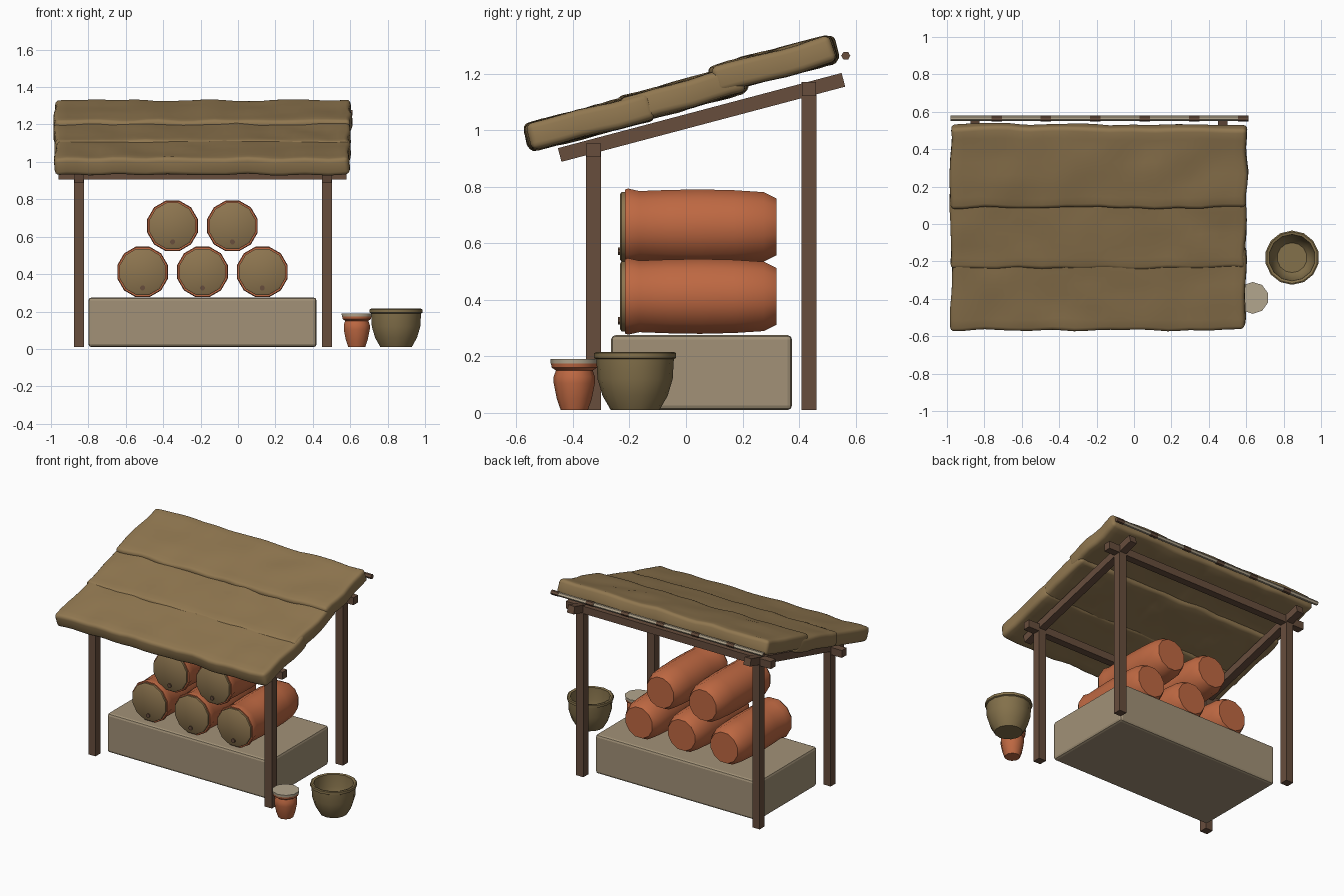
import bpy, bmesh, math
from mathutils import Vector, noise

old = bpy.data.objects.get("Cube")
if old:
    bpy.data.objects.remove(old)


def material(name, rgb):
    m = bpy.data.materials.new(name)
    m.use_nodes = True
    m.diffuse_color = (*rgb, 1)
    m.node_tree.nodes["Principled BSDF"].inputs["Base Color"].default_value = (*rgb, 1)
    return m


thatch = material("thatch tan", (0.28, 0.185, 0.08))
lid_tan = material("lid tan", (0.27, 0.18, 0.08))
wood = material("dark wood", (0.135, 0.075, 0.046))
clay = material("orange clay", (0.52, 0.14, 0.055))
stone = material("grey stone", (0.36, 0.285, 0.185))
olive = material("olive glaze", (0.23, 0.165, 0.07))
pale = material("pale ash", (0.45, 0.38, 0.27))


def add(name, bm, mats, loc=(0, 0, 0), rot=(0, 0, 0), smooth=None):
    bmesh.ops.recalc_face_normals(bm, faces=bm.faces)
    me = bpy.data.meshes.new(name)
    bm.to_mesh(me)
    bm.free()
    ob = bpy.data.objects.new(name, me)
    bpy.context.collection.objects.link(ob)
    ob.location, ob.rotation_euler = loc, rot
    for m in mats:
        me.materials.append(m)
    if smooth:
        bpy.ops.object.select_all(action='DESELECT')
        ob.select_set(True)
        bpy.context.view_layer.objects.active = ob
        bpy.ops.object.shade_smooth_by_angle(angle=math.radians(smooth))
    return ob


def bevel(ob, width, segments):
    mod = ob.modifiers.new("rounded edges", 'BEVEL')
    mod.width, mod.segments = width, segments
    mod.limit_method, mod.angle_limit = 'ANGLE', math.radians(50)


def box(name, size, loc, mat, rot=(0, 0, 0)):
    bm = bmesh.new()
    bmesh.ops.create_cube(bm, size=1)
    bmesh.ops.scale(bm, vec=size, verts=bm.verts)
    return add(name, bm, [mat], loc, rot)


def lathe(name, profile, sides, loc, mats, rot=(0, 0, 0), smooth=40, rule=None):
    """Turn (radius, height) points about z and close both ends."""
    bm = bmesh.new()
    rings = []
    for r, h in profile:
        rings.append([bm.verts.new((r * math.cos(a), r * math.sin(a), h))
                      for a in (math.tau * (i + 0.5) / sides for i in range(sides))])
    for a, b in zip(rings, rings[1:]):
        for i in range(sides):
            j = (i + 1) % sides
            bm.faces.new((a[i], a[j], b[j], b[i]))
    bm.faces.new(rings[0])
    bm.faces.new(rings[-1])
    if rule:
        for f in bm.faces:
            f.material_index = rule(f.calc_center_median())
    return add(name, bm, mats, loc, rot, smooth)


# Timber frame: four posts, two cross beams, two sloping rafters
post_x = (-0.85, 0.475)
for label, y, top in (("front", -0.327, 0.955), ("back", 0.435, 1.17)):
    for side, x in zip(("right", "left"), post_x):
        box(f"{label}_{side}_post", (0.054, 0.054, top - 0.01), (x, y, (top + 0.01) / 2), wood)
    box(f"{label}_cross_beam", (1.54, 0.05, 0.05), (-0.19, y, top - 0.025), wood)
slope = math.atan2(0.266, 1.004)
for side, x in zip(("right", "left"), post_x):
    box(f"{side}_rafter", (0.05, 1.038, 0.05), (x, 0.055, 1.045), wood, (slope, 0, 0))


# Thatch: three overlapping wavy slabs
def thatch_layer(name, y, z, seed):
    bm = bmesh.new()
    bmesh.ops.create_grid(bm, x_segments=26, y_segments=7, size=0.5)
    for v in bm.verts:
        v.co.x *= 1.58
        v.co.y *= 0.45
        n = noise.noise_vector(v.co * 6 + Vector((0, 0, seed)))
        v.co += Vector((n.x * 0.018, n.y * 0.014, n.z * 0.012))
    ob = add(name, bm, [thatch], (-0.19, y, z), (slope, 0, 0), 50)
    solid = ob.modifiers.new("thickness", 'SOLIDIFY')
    solid.thickness, solid.offset = 0.096, 0
    bevel(ob, 0.022, 3)


for name, y, z, seed in (("lower", -0.34, 1.03, 1.3),
                         ("middle", -0.012, 1.124, 5.7),
                         ("upper", 0.31, 1.232, 9.1)):
    thatch_layer(name + "_thatch", y, z, seed)

# Ridge pole with dark bindings
quarter = math.pi / 2
lathe("ridge_pole", [(0.014, -0.79), (0.014, 0.79)], 6, (-0.19, 0.565, 1.263),
      [pale, wood], (0, quarter, 0), 20, lambda c: int(abs(c.z) > 0.7))
for i in range(6):
    lathe("pole_binding", [(0.016, -0.028), (0.016, 0.028)], 6,
          (-0.735 + i * 0.264, 0.565, 1.263), [wood], (0, quarter, 0), 20)

# Stone plinth
plinth = box("stone_plinth", (1.22, 0.64, 0.265), (-0.19, 0.055, 0.1425), stone)
bevel(plinth, 0.016, 2)

# Stacked jars lying on their sides, each with a lid and a bung
jar = [(0.136, -0.216), (0.14, -0.205), (0.131, -0.165), (0.135, -0.06), (0.137, 0.05),
       (0.134, 0.17), (0.127, 0.275), (0.104, 0.32)]
lid = [(0.12, -0.233), (0.128, -0.228), (0.128, -0.214)]
bung = [(0.014, -0.24), (0.014, -0.22)]
spots = [(-0.51, 0.412), (-0.19, 0.412), (0.13, 0.412), (-0.35, 0.658), (-0.03, 0.658)]
for x, z in spots:
    turn = (-quarter, 0, 0)
    lathe("jar_body", jar, 12, (x, 0, z), [clay], turn)
    lathe("jar_lid", lid, 12, (x, 0, z), [lid_tan], turn)
    lathe("jar_bung", bung, 8, (x, 0, z - 0.086), [wood], turn)

# Small clay pot with a pale cover
lathe("small_pot", [(0.048, 0.01), (0.062, 0.05), (0.073, 0.105), (0.073, 0.128),
                    (0.065, 0.15), (0.08, 0.16), (0.083, 0.178)],
      10, (0.635, -0.395, 0), [clay])
lathe("small_pot_cover", [(0.084, 0.174), (0.085, 0.19)], 10, (0.635, -0.395, 0), [pale])

# Large open pot with a rolled rim
lathe("large_pot", [(0.086, 0.01), (0.115, 0.06), (0.133, 0.12), (0.137, 0.19),
                    (0.145, 0.194), (0.145, 0.211), (0.138, 0.215), (0.124, 0.211),
                    (0.12, 0.13), (0.1, 0.06), (0.08, 0.035)],
      14, (0.845, -0.18, 0), [olive])
